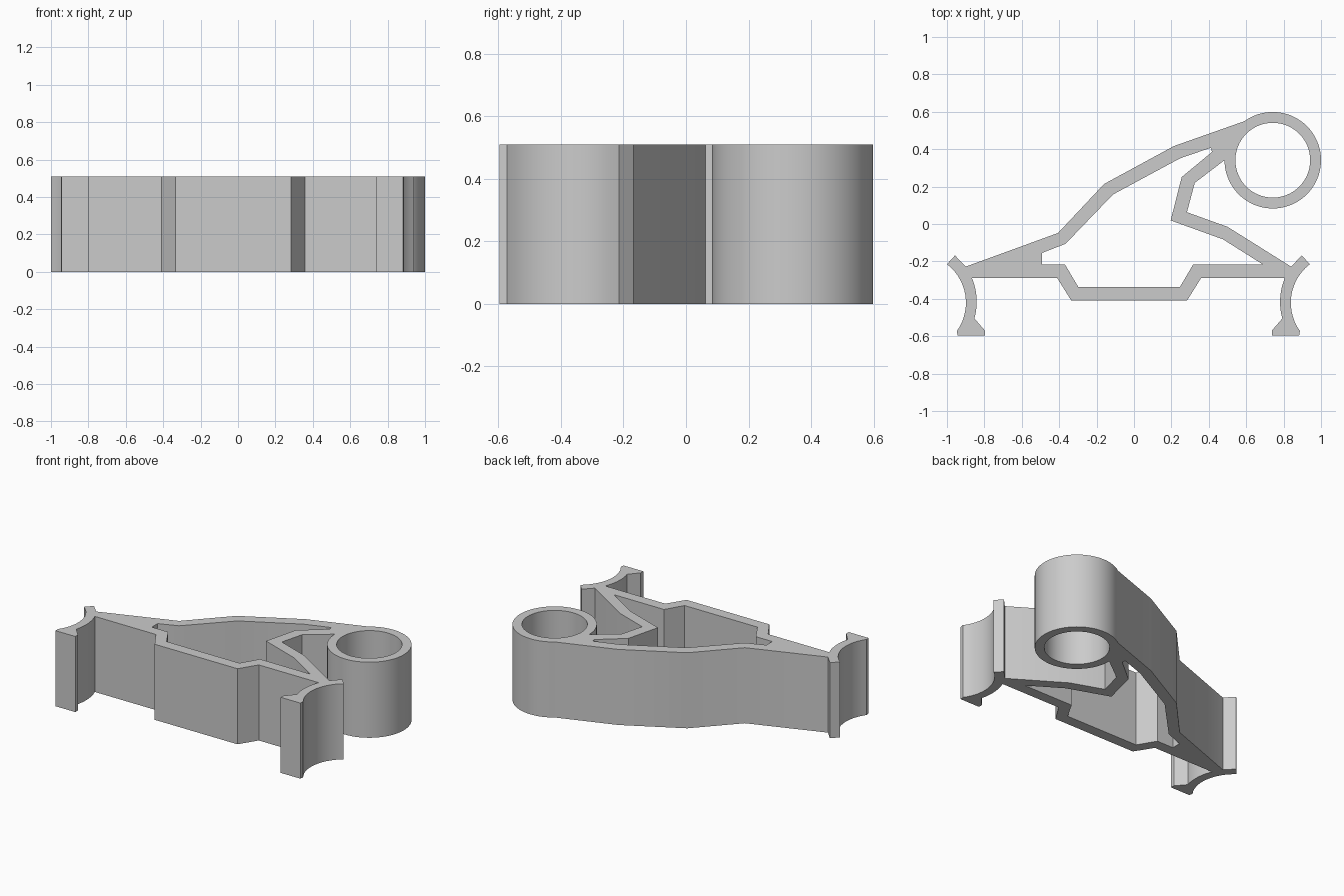
import bpy, bmesh
from math import cos, sin, radians, atan2, tau
from mathutils import Vector

cube = bpy.data.objects.get("Cube")
if cube:
    bpy.data.objects.remove(cube, do_unlink=True)

HEIGHT = 0.51
CLIP_AXIS = -0.03          # the two clips mirror about this x
RING = (0.742, 0.341)
RING_OUTER, RING_INNER = 0.258, 0.2


def arc(centre, radius, start, end, steps):
    """Points along an arc, angles in degrees."""
    return [(centre[0] + radius * cos(radians(start + (end - start) * i / steps)),
             centre[1] + radius * sin(radians(start + (end - start) * i / steps)))
            for i in range(steps + 1)]


def bow(a, b, bulge, steps=14):
    """Circular arc from a to b; positive bulges left of the chord, negative right."""
    a, b = Vector(a), Vector(b)
    chord = b - a
    left = Vector((-chord.y, chord.x)).normalized()
    signed_radius = (chord.length ** 2 / 4 + bulge ** 2) / (2 * bulge)
    centre = (a + b) / 2 - left * (signed_radius - bulge)
    start = atan2(a.y - centre.y, a.x - centre.x)
    sweep = (atan2(b.y - centre.y, b.x - centre.x) - start + tau / 2) % tau - tau / 2
    radius = abs(signed_radius)
    return [(centre.x + radius * cos(start + sweep * i / steps),
             centre.y + radius * sin(start + sweep * i / steps))
            for i in range(steps + 1)]


def extrude_profile(name, loops, material):
    """Fill an outline with holes and extrude it upward."""
    bm = bmesh.new()
    edges = []
    for loop in loops:
        verts = [bm.verts.new((x, y, 0)) for x, y in loop]
        edges += [bm.edges.new((v, verts[i - 1])) for i, v in enumerate(verts)]
    bmesh.ops.triangle_fill(bm, use_beauty=True, edges=edges, normal=(0, 0, 1))
    top = bmesh.ops.extrude_face_region(bm, geom=bm.faces[:], use_keep_orig=True)
    bmesh.ops.translate(bm, vec=(0, 0, HEIGHT),
                        verts=[g for g in top["geom"] if isinstance(g, bmesh.types.BMVert)])
    bmesh.ops.recalc_face_normals(bm, faces=bm.faces[:])
    mesh = bpy.data.meshes.new(name)
    bm.to_mesh(mesh)
    bm.free()
    mesh.materials.append(material)
    obj = bpy.data.objects.new(name, mesh)
    bpy.context.collection.objects.link(obj)
    bpy.ops.object.select_all(action="DESELECT")
    obj.select_set(True)
    bpy.context.view_layer.objects.active = obj
    bpy.ops.object.shade_smooth_by_angle(angle=radians(30))


grey = bpy.data.materials.new("plain grey")
grey.use_nodes = True
colour = (0.6, 0.6, 0.6, 1)
grey.diffuse_color = colour
grey.node_tree.nodes["Principled BSDF"].inputs["Base Color"].default_value = colour

# Curved clip: lip, hollow outer side, foot, inner side
clip = [(-0.9, -0.228), (-0.957, -0.168)]
clip += bow((-1, -0.215), (-0.947, -0.572), 0.073)
clip += [(-0.943, -0.597), (-0.797, -0.597), (-0.797, -0.57)]
clip += bow((-0.853, -0.505), (-0.866, -0.29), -0.018, 10)
mirrored_clip = [(2 * CLIP_AXIS - x, y) for x, y in reversed(clip)]

# Stepped base bar, bent lower arm, upper arm
base = [(-0.41, -0.29), (-0.335, -0.41), (0.283, -0.41), (0.358, -0.29)]
lower_arm = [(0.5, -0.015), (0.283, 0.063), (0.325, 0.22)]
ring = arc(RING, RING_OUTER, 180, 486, 64)
upper_arm = [(0.214, 0.417), (-0.16, 0.214), (-0.406, -0.048)]
outline = clip + base + mirrored_clip + lower_arm + ring + upper_arm

# Openings: the space inside the frame and the ring bore
window = [(-0.492, -0.217), (-0.492, -0.155), (-0.366, -0.106), (-0.112, 0.158),
          (0.246, 0.351), (0.412, 0.408), (0.417, 0.385), (0.255, 0.251),
          (0.196, 0.019), (0.476, -0.082), (0.69, -0.217), (0.316, -0.217),
          (0.246, -0.336), (-0.298, -0.336), (-0.369, -0.217)]
bore = arc(RING, RING_INNER, 0, 360, 64)[:-1]

extrude_profile("clip_frame_with_ring", [outline, window, bore], grey)
